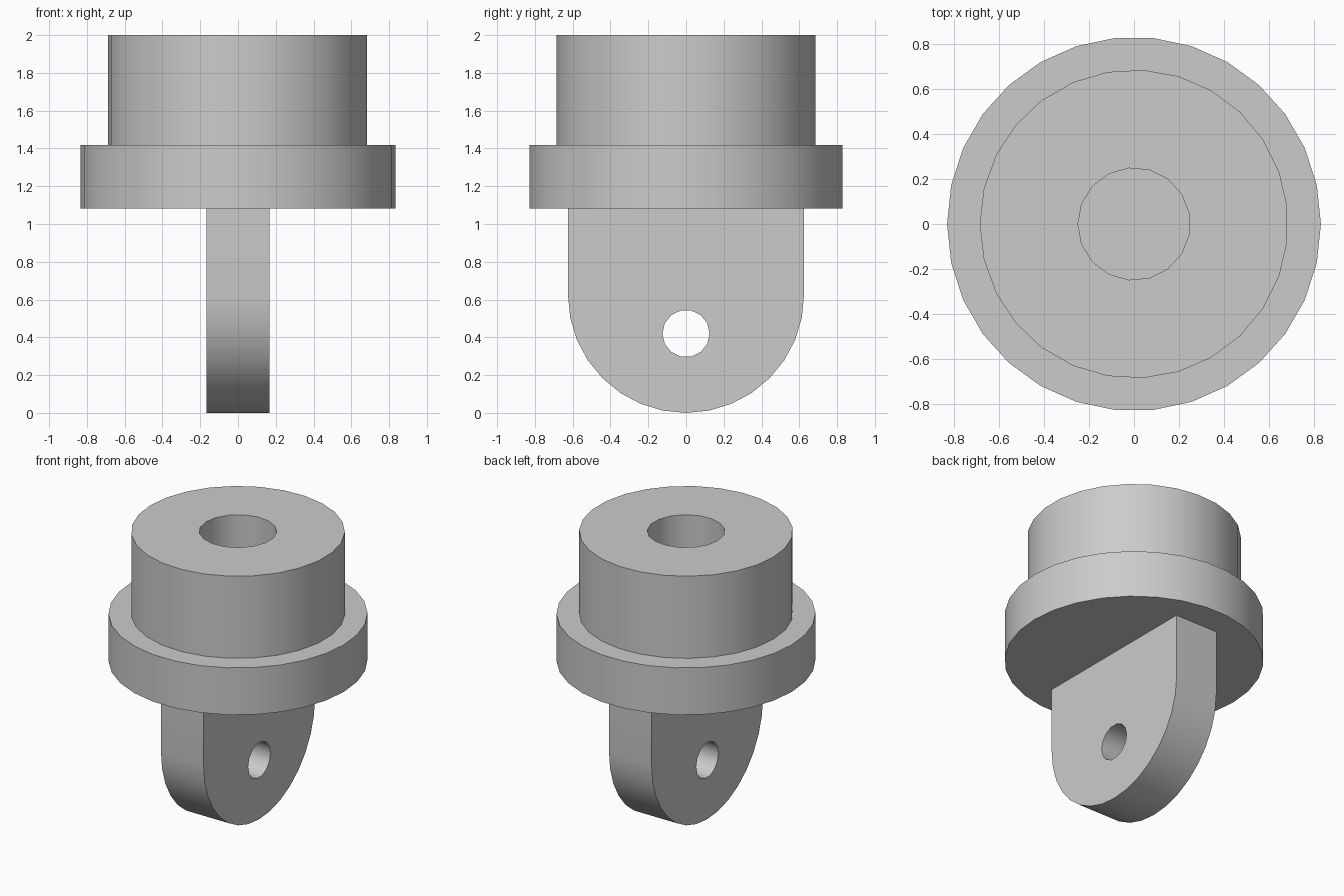
import bpy
import bmesh
from math import pi, sin, cos
from mathutils import Matrix

if "Cube" in bpy.data.objects:
    bpy.data.objects.remove(bpy.data.objects["Cube"])

# Plain grey metal
GREY = (0.6, 0.6, 0.6, 1.0)
metal = bpy.data.materials.new("grey_metal")
metal.use_nodes = True
metal.diffuse_color = GREY
metal.node_tree.nodes["Principled BSDF"].inputs["Base Color"].default_value = GREY


def prism(name, outline, depth, matrix):
    """Extrude a flat outline along its local z, then place it."""
    bm = bmesh.new()
    face = bm.faces.new([bm.verts.new((u, v, 0)) for u, v in outline])
    top = bmesh.ops.extrude_face_region(bm, geom=[face])["geom"]
    verts = [g for g in top if isinstance(g, bmesh.types.BMVert)]
    bmesh.ops.translate(bm, verts=verts, vec=(0, 0, depth))
    bmesh.ops.recalc_face_normals(bm, faces=bm.faces)
    bm.transform(matrix)
    mesh = bpy.data.meshes.new(name)
    bm.to_mesh(mesh)
    bm.free()
    mesh.materials.append(metal)
    obj = bpy.data.objects.new(name, mesh)
    bpy.context.collection.objects.link(obj)
    return obj


def circle(radius, sides):
    steps = [pi + 2 * pi * i / sides for i in range(sides)]
    return [(radius * cos(a), radius * sin(a)) for a in steps]


def disc(name, radius, sides, low, high):
    return prism(name, circle(radius, sides), high - low, Matrix.Translation((0, 0, low)))


def combine(target, other, operation):
    """Apply a boolean and drop the helper."""
    mod = target.modifiers.new(operation.lower(), 'BOOLEAN')
    mod.operation, mod.object, mod.solver = operation, other, 'EXACT'
    bpy.context.view_layer.objects.active = target
    bpy.ops.object.modifier_apply(modifier=mod.name)
    bpy.data.objects.remove(other)


# Sideways placement: outline (u, v) becomes (y, z), depth runs along x
SIDEWAYS = Matrix(((0, 0, 1, 0), (1, 0, 0, 0), (0, 1, 0, 0), (0, 0, 0, 1)))
FLANGE_LOW, FLANGE_HIGH = 1.083, 1.417
TAB_R, TAB_HALF = 0.625, 0.167

# Flange with the round boss on top
body = disc("flanged_mount", 0.833, 30, FLANGE_LOW, FLANGE_HIGH)
combine(body, disc("boss", 0.6875, 27, 1.25, 2.0), 'UNION')

# Rounded tab hanging below the flange
arc = [pi + pi * i / 16 for i in range(17)]
outline = [(TAB_R * cos(a), TAB_R + TAB_R * sin(a)) for a in arc]
outline += [(TAB_R, 1.2), (-TAB_R, 1.2)]
tab = prism("tab", outline, 2 * TAB_HALF, Matrix.Translation((-TAB_HALF, 0, 0)) @ SIDEWAYS)
combine(body, tab, 'UNION')

# Blind socket in the boss, and the pin hole through the tab
combine(body, disc("socket", 0.25, 17, FLANGE_HIGH, 2.2), 'DIFFERENCE')
pin = prism("pin_hole", circle(0.125, 14), 1.0, Matrix.Translation((-0.5, 0, 0.42)) @ SIDEWAYS)
combine(body, pin, 'DIFFERENCE')

# Smooth the round walls, keep the rims sharp
bpy.ops.object.select_all(action='DESELECT')
body.select_set(True)
bpy.context.view_layer.objects.active = body
bpy.ops.object.shade_smooth_by_angle(angle=pi / 6)
